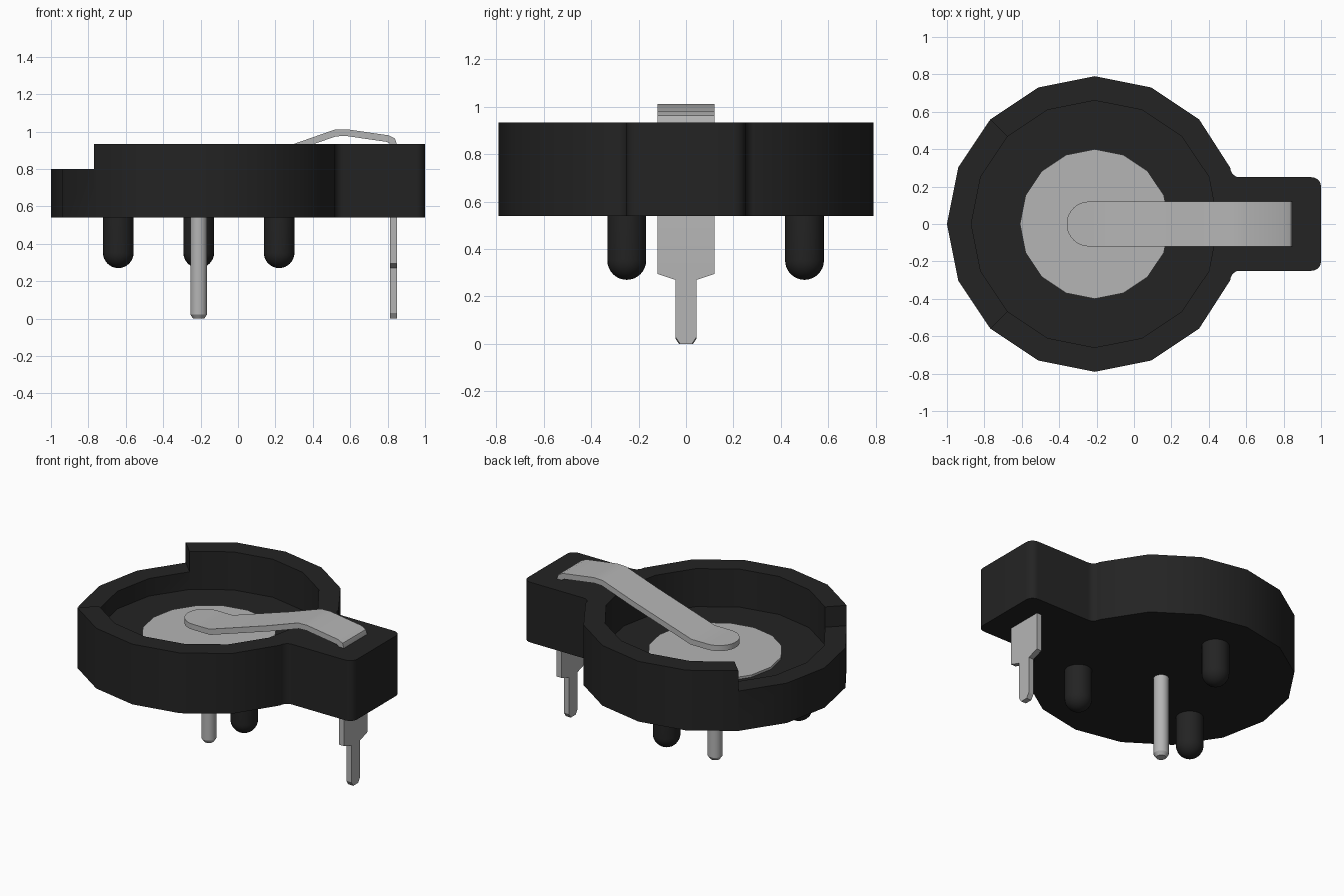
import bpy, bmesh, math
from mathutils import Vector

if "Cube" in bpy.data.objects:
    bpy.data.objects.remove(bpy.data.objects["Cube"], do_unlink=True)

CX = -0.21            # centre of the round tray


def material(name, value, rough):
    m = bpy.data.materials.new(name)
    m.use_nodes = True
    colour = (value, value, value, 1)
    m.diffuse_color = colour
    bsdf = next(n for n in m.node_tree.nodes if n.type == 'BSDF_PRINCIPLED')
    bsdf.inputs["Base Color"].default_value = colour
    bsdf.inputs["Roughness"].default_value = rough
    return m


BLACK = material("black plastic", 0.017, 0.6)
METAL = material("light grey metal", 0.46, 0.5)


def finish(name, bm, mat=None):
    bmesh.ops.recalc_face_normals(bm, faces=bm.faces)
    mesh = bpy.data.meshes.new(name)
    bm.to_mesh(mesh)
    bm.free()
    ob = bpy.data.objects.new(name, mesh)
    bpy.context.collection.objects.link(ob)
    if mat:
        mesh.materials.append(mat)
    return ob


def smooth(ob):
    bpy.ops.object.select_all(action='DESELECT')
    ob.select_set(True)
    bpy.context.view_layer.objects.active = ob
    bpy.ops.object.shade_smooth_by_angle(angle=math.radians(30))


def prism(name, outline, z0, z1, mat=None):
    bm = bmesh.new()
    base = bm.faces.new([bm.verts.new((x, y, z0)) for x, y in outline])
    ext = bmesh.ops.extrude_face_region(bm, geom=[base])
    for v in ext["geom"]:
        if isinstance(v, bmesh.types.BMVert):
            v.co.z = z1
    return finish(name, bm, mat)


def arc(cx, cy, r, a0, a1, n):
    return [(cx + r * math.cos(math.radians(a0 + (a1 - a0) * i / n)),
             cy + r * math.sin(math.radians(a0 + (a1 - a0) * i / n)))
            for i in range(n + 1)]


def ring(r, n=16):
    return arc(CX, 0, r, 0, 360, n)[:-1]


def lathe(name, profile, x, y, mat, n=24):
    # Revolve (radius, z) points about a vertical axis
    bm = bmesh.new()
    vs = [bm.verts.new((r, 0, z)) for r, z in profile]
    edges = [bm.edges.new(p) for p in zip(vs, vs[1:])]
    bmesh.ops.spin(bm, geom=vs + edges, cent=(0, 0, 0), axis=(0, 0, 1),
                   angle=math.tau, steps=n)
    bmesh.ops.remove_doubles(bm, verts=bm.verts, dist=0.0005)
    bmesh.ops.translate(bm, verts=bm.verts, vec=(x, y, 0))
    ob = finish(name, bm, mat)
    smooth(ob)
    return ob


# Tray: sixteen-sided ring plus a rounded tab, hollowed and stepped
half_tab = arc(0.95, 0.20, 0.05, 0, 90, 5) + arc(0.565, 0.30, 0.05, 270, 180, 5)
outline = half_tab + ring(0.79)[2:15] + [(x, -y) for x, y in reversed(half_tab)]
tray = prism("holder_tray", outline, 0.54, 0.933, BLACK)
cavity = prism("cavity_cutter", ring(0.66), 0.685, 1.3)
notch = prism("notch_cutter", [(CX, 0)] + arc(CX, 0, 1.3, 135, 225, 4), 0.80, 1.2)
for cutter in (cavity, notch):
    cutter.hide_render = True
    mod = tray.modifiers.new("cut", 'BOOLEAN')
    mod.operation = 'DIFFERENCE'
    mod.solver = 'EXACT'
    mod.object = cutter
    bpy.context.view_layer.objects.active = tray
    bpy.ops.object.modifier_apply(modifier=mod.name)
    bpy.data.objects.remove(cutter, do_unlink=True)
smooth(tray)

# Contact disc on the tray floor, with its pin below
prism("contact_disc", ring(0.40), 0.675, 0.70, METAL)
lathe("contact_pin", [(0, 0.68), (0.045, 0.68), (0.045, 0.022),
                      (0.03, 0), (0, 0)], CX, 0, METAL)

# Three round-ended locating pegs
peg = [(0, 0.56), (0.082, 0.56)]
peg += [(0.082 * math.cos(i * math.pi / 16), 0.352 - 0.082 * math.sin(i * math.pi / 16))
        for i in range(9)]
for i, (x, y) in enumerate([(-0.43, -0.25), (0.43, -0.25), (0, 0.5)]):
    lathe(f"locating_peg_{i + 1}", peg, CX + x, y, BLACK)

# Spring strip: stations of (x, z, half width), rounded tip first, leg last
W, T = 0.12, 0.018
path = []
for i in range(9):
    a = math.radians(6 + 84 * i / 8)
    path.append((-0.24 - W * math.cos(a), 0.78, W * math.sin(a)))
path += [(-0.12, 0.78, W), (0.30, 0.915, W), (0.52, 0.992, W), (0.58, 0.994, W),
         (0.80, 0.962, W), (0.824, 0.95, W), (0.832, 0.925, W), (0.832, 0.295, W),
         (0.832, 0.27, 0.045), (0.832, 0.03, 0.045), (0.832, 0, 0.025)]
bm = bmesh.new()
rows = []
for i, (x, z, w) in enumerate(path):
    here = Vector((x, z))
    before = Vector(path[max(i - 1, 0)][:2])
    after = Vector(path[min(i + 1, len(path) - 1)][:2])
    d0 = (here - before) if i else (after - here)
    d1 = (after - here) if i < len(path) - 1 else d0
    d0, d1 = d0.normalized(), d1.normalized()
    t = (d0 + d1).normalized()
    off = Vector((-t.y, t.x)) * (T / max(t.dot(d1), 0.5))
    up, low = here + off, here - off
    rows.append([bm.verts.new((p.x, y, p.y)) for p, y in
                 ((up, -w), (up, w), (low, w), (low, -w))])
for a, b in zip(rows, rows[1:]):
    for k in range(4):
        bm.faces.new((a[k], a[(k + 1) % 4], b[(k + 1) % 4], b[k]))
bm.faces.new(rows[0])
bm.faces.new(rows[-1])
smooth(finish("spring_contact", bm, METAL))
